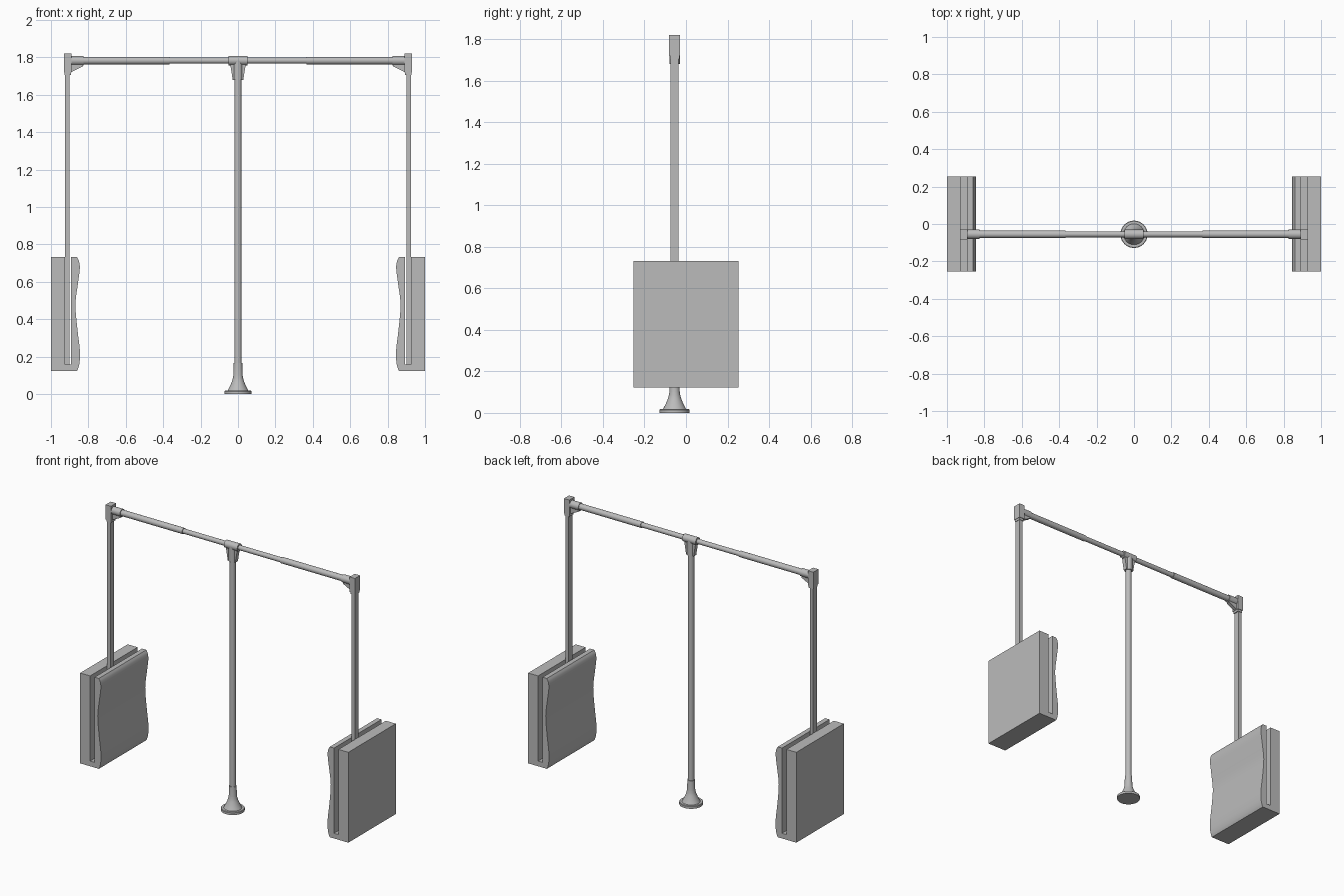
import bpy, bmesh, math
from mathutils import Matrix, Vector

old = bpy.data.objects.get("Cube")
if old:
    bpy.data.objects.remove(old)

grey = bpy.data.materials.new("light grey")
grey.use_nodes = True
colour = (0.5, 0.5, 0.5, 1)
grey.diffuse_color = colour
grey.node_tree.nodes["Principled BSDF"].inputs["Base Color"].default_value = colour

POST_Y = -0.055   # plane of the frame
BAR_Z = 1.783     # height of the crossbar axis
SIDES = (("right", -1), ("left", 1))


def finish(name, bm, angle=30):
    bmesh.ops.recalc_face_normals(bm, faces=bm.faces)
    mesh = bpy.data.meshes.new(name)
    bm.to_mesh(mesh)
    bm.free()
    mesh.materials.append(grey)
    ob = bpy.data.objects.new(name, mesh)
    bpy.context.collection.objects.link(ob)
    bpy.ops.object.select_all(action='DESELECT')
    ob.select_set(True)
    bpy.context.view_layer.objects.active = ob
    bpy.ops.object.shade_smooth_by_angle(angle=math.radians(angle))
    return ob


def plate(name, outline, y0, y1, side=1):
    """Extrude an x-z outline from y0 to y1."""
    bm = bmesh.new()
    face = bm.faces.new([bm.verts.new((x * side, y0, z)) for x, z in outline])
    new = bmesh.ops.extrude_face_region(bm, geom=[face])["geom"]
    verts = [g for g in new if isinstance(g, bmesh.types.BMVert)]
    bmesh.ops.translate(bm, verts=verts, vec=(0, y1 - y0, 0))
    return finish(name, bm)


def tube(name, x0, x1, radius):
    """Round bar along x at crossbar height."""
    bm = bmesh.new()
    place = Matrix.Translation(((x0 + x1) / 2, POST_Y, BAR_Z)) @ Matrix.Rotation(math.pi / 2, 4, 'Y')
    bmesh.ops.create_cone(bm, cap_ends=True, segments=32, radius1=radius,
                          radius2=radius, depth=abs(x1 - x0), matrix=place)
    return finish(name, bm)


def lathe(name, profile):
    """Spin a radius-height profile around the post axis."""
    bm = bmesh.new()
    verts = [bm.verts.new((r, POST_Y, z)) for r, z in profile]
    edges = [bm.edges.new(pair) for pair in zip(verts, verts[1:])]
    bmesh.ops.spin(bm, geom=verts + edges, cent=(0, POST_Y, 0), axis=(0, 0, 1),
                   angle=math.tau, steps=40, use_duplicate=False)
    bmesh.ops.remove_doubles(bm, verts=bm.verts, dist=1e-5)
    return finish(name, bm)


def smooth_curve(points, steps=6):
    """Catmull-Rom curve through the points."""
    p = [Vector(q) for q in [points[0]] + points + [points[-1]]]
    out = []
    for a, b, c, d in zip(p, p[1:], p[2:], p[3:]):
        for i in range(steps):
            t = i / steps
            out.append(0.5 * (2 * b + (c - a) * t + (2 * a - 5 * b + 4 * c - d) * t ** 2
                              + (3 * b - a - 3 * c + d) * t ** 3))
    return [tuple(v) for v in out] + [points[-1]]


# Floor flange with flared collar
flare = smooth_curve([(0.056, 0.018), (0.042, 0.045), (0.03, 0.075), (0.025, 0.1)])
lathe("floor_flange", [(0, 0), (0.073, 0), (0.073, 0.015), (0.07, 0.018)]
      + flare + [(0.023, 0.165), (0, 0.165)])

# Central post and its tee fitting
lathe("post", [(0, 0.1), (0.019, 0.1), (0.019, BAR_Z), (0, BAR_Z)])
lathe("tee_collar", [(0, 1.68), (0.025, 1.68), (0.025, BAR_Z), (0, BAR_Z)])
tube("tee_sleeve", -0.05, 0.05, 0.025)
plate("tee_gusset", [(-0.028, 1.68), (0.028, 1.68), (0.042, 1.765), (-0.042, 1.765)],
      POST_Y - 0.014, POST_Y + 0.014)

# Telescopic crossbar
tube("crossbar_inner", -0.4, 0.4, 0.016)

# Wavy inner face of the pad, top to bottom
wave = smooth_curve([(0.861, 0.732), (0.85, 0.71), (0.846, 0.67), (0.856, 0.59), (0.869, 0.48),
                     (0.86, 0.36), (0.846, 0.24), (0.846, 0.18), (0.852, 0.145), (0.861, 0.123)])
pad = wave + [(1, 0.123), (1, 0.732), (0.926, 0.732), (0.926, 0.158),
              (0.893, 0.158), (0.893, 0.732)]

for label, s in SIDES:
    tube(label + "_crossbar_outer", s * 0.365, s * 0.85, 0.02)
    tube(label + "_corner_sleeve", s * 0.825, s * 0.905, 0.025)
    plate(label + "_corner_block", [(0.89, 1.72), (0.93, 1.72), (0.93, 1.82), (0.89, 1.82)],
          POST_Y - 0.027, POST_Y + 0.027, s)
    plate(label + "_corner_socket", [(0.893, 1.705), (0.927, 1.705), (0.927, 1.73), (0.893, 1.73)],
          POST_Y - 0.023, POST_Y + 0.023, s)
    plate(label + "_corner_gusset", [(0.895, 1.72), (0.83, 1.752), (0.83, 1.77), (0.895, 1.77)],
          POST_Y - 0.012, POST_Y + 0.012, s)
    plate(label + "_hanging_arm", [(0.9, 0.158), (0.924, 0.158), (0.924, 1.74), (0.9, 1.74)],
          POST_Y - 0.02, POST_Y + 0.02, s)
    plate(label + "_pad", pad, -0.253, 0.253, s)
